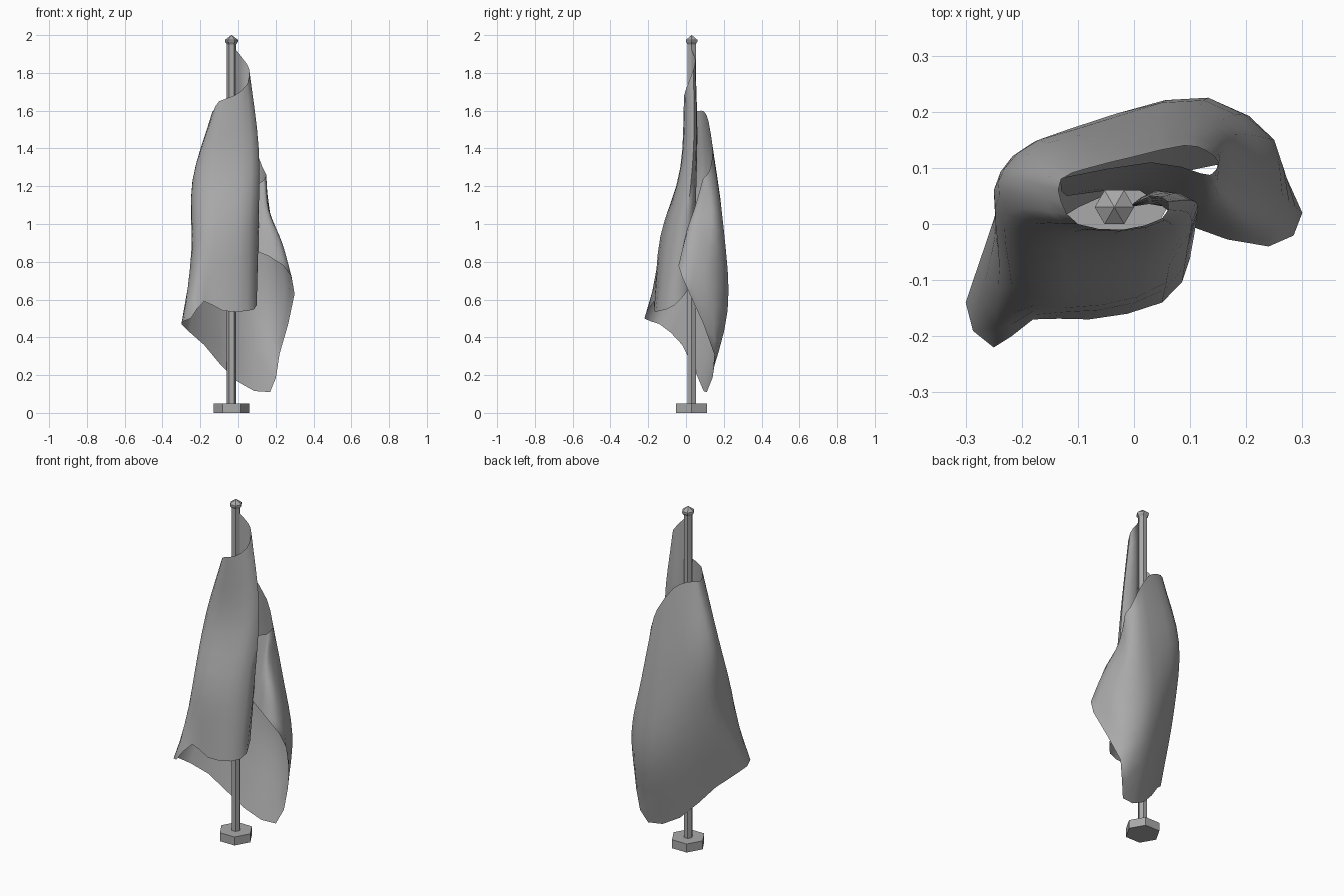
import bpy, bmesh, math
from mathutils import Vector

cube = bpy.data.objects.get("Cube")
if cube:
    bpy.data.objects.remove(cube, do_unlink=True)

grey = bpy.data.materials.new("plain grey")
grey.use_nodes = True
shade = (0.4, 0.4, 0.4, 1)
grey.diffuse_color = shade
grey.node_tree.nodes["Principled BSDF"].inputs["Base Color"].default_value = shade


def make_object(name, bm):
    mesh = bpy.data.meshes.new(name)
    bm.to_mesh(mesh)
    bm.free()
    mesh.materials.append(grey)
    obj = bpy.data.objects.new(name, mesh)
    bpy.context.collection.objects.link(obj)
    return obj


def hex_turned(name, profile, center=(-0.035, 0.03)):
    """Six-sided solid from (radius, height) pairs, capped at both ends."""
    bm = bmesh.new()
    rings = []
    for radius, z in profile:
        ring = []
        for i in range(6):
            a = i * math.pi / 3
            ring.append(bm.verts.new((center[0] + radius * math.cos(a),
                                      center[1] + radius * math.sin(a), z)))
        rings.append(ring)
    for low, high in zip(rings, rings[1:]):
        for i in range(6):
            j = (i + 1) % 6
            bm.faces.new((low[i], low[j], high[j], high[i]))
    bm.faces.new(rings[0][::-1])
    bm.faces.new(rings[-1])
    return make_object(name, bm)


def smooth_path(points, steps):
    """Catmull-Rom curve through the points."""
    pts = [2 * points[0] - points[1]] + points + [2 * points[-1] - points[-2]]
    path = []
    for a, b, c, d in zip(pts, pts[1:], pts[2:], pts[3:]):
        for k in range(steps):
            t = k / steps
            path.append(0.5 * (2 * b + (c - a) * t + (2 * a - 5 * b + 4 * c - d) * t**2
                               + (3 * b - a - 3 * c + d) * t**3))
    return path + [points[-1]]


# Stand: base, pole and pointed finial
hex_turned("base", [(0.095, 0), (0.095, 0.05)])
hex_turned("pole", [(0.025, 0.05), (0.025, 1.96)])
hex_turned("finial", [(0.024, 1.95), (0.035, 1.965), (0.035, 1.975), (0.001, 2)])

# Draped flag: plan outlines in hundredths, from the hoist round the front,
# the left fold and the back to the free end tucked behind the pole
outlines = [
    [(-1, 3), (3, 5), (6, 4), (5, 1), (-2, -1), (-10, 0), (-13, 4), (-13, 8),
     (-8, 10), (0, 12), (9, 14), (13, 13), (15, 11), (14, 9), (12, 9), (3, 11), (-14, 8)],
    [(-1, 3), (4, 6), (11, 4), (7, -1), (-4, -3), (-19, -1), (-24, 5), (-23, 10),
     (-17, 15), (-4, 18), (11, 20), (18, 16), (17, 11), (16, 6), (13, 5), (3, 9), (-13, 7)],
    [(-1, 3), (6, 5), (11, 0), (6, -9), (-5, -13), (-18, -13), (-24, -8), (-24, 4),
     (-18, 10), (-2, 19), (14, 22), (25, 15), (25, 6), (21, 0), (12, 2), (2, 7), (-13, 6)],
    [(-1, 3), (6, 3), (10, -6), (5, -14), (-8, -17), (-18, -17), (-25, -22), (-30, -14),
     (-18, -2), (-1, 7), (17, 11), (22, 15), (30, 2), (24, -4), (9, 0), (1, 6), (-12, 5)],
]
top_edge = [192, 187, 182, 174, 168, 165, 160, 160, 159, 154, 140, 130, 126, 124, 122, 118, 110]
low_edge = [75, 68, 57, 54, 54, 59, 50, 47, 36, 17, 11, 31, 63, 78, 86, 88, 90]

rows = []
for level, outline in enumerate(outlines):
    t = level / (len(outlines) - 1)
    row = [Vector((x, y, hi + (lo - hi) * t)) / 100
           for (x, y), hi, lo in zip(outline, top_edge, low_edge)]
    rows.append(smooth_path(row, 2))
columns = [smooth_path(list(col), 4) for col in zip(*rows)]

bm = bmesh.new()
grid = [[bm.verts.new(p) for p in col] for col in columns]
for left, right in zip(grid, grid[1:]):
    for i in range(len(left) - 1):
        bm.faces.new((left[i], left[i + 1], right[i + 1], right[i]))
flag = make_object("draped_flag", bm)
bpy.ops.object.select_all(action="DESELECT")
flag.select_set(True)
bpy.context.view_layer.objects.active = flag
bpy.ops.object.shade_smooth_by_angle(angle=math.radians(60))
